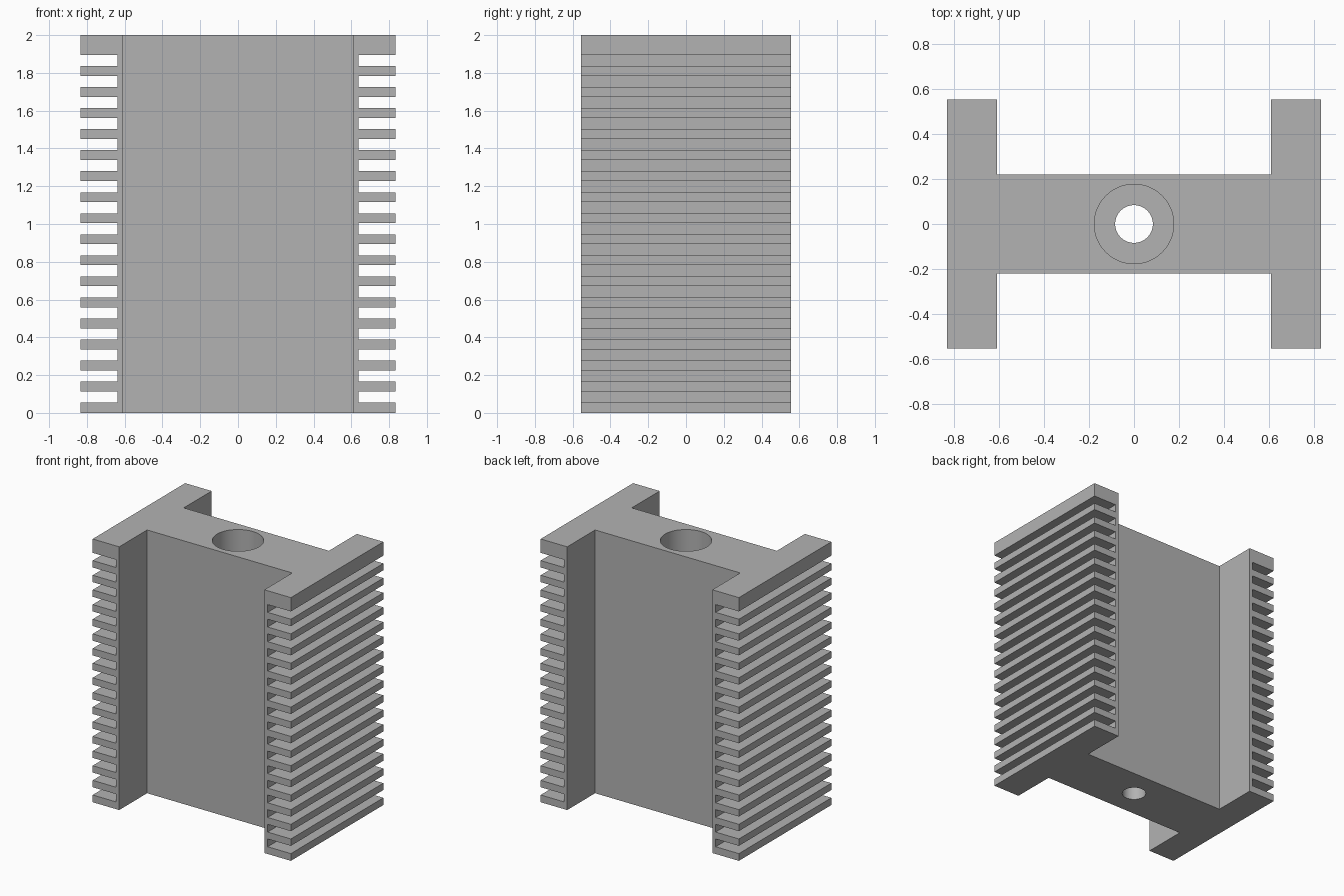
import bpy
import bmesh
from math import radians
from mathutils import Matrix, Vector

cube = bpy.data.objects.get("Cube")
if cube:
    bpy.data.objects.remove(cube, do_unlink=True)

HEIGHT = 2.0
OUTER_X, INNER_X, SLOT_X = 0.833, 0.61, 0.638
FLANGE_Y, WEB_Y = 0.555, 0.22
SLOTS, SLOT_START, SLOT_PITCH, SLOT_HEIGHT = 17, 0.055, 0.1113, 0.059
BORE_RADIUS, HOLE_RADIUS, BORE_FLOOR = 0.177, 0.084, 1.0

grey = bpy.data.materials.new("plain grey")
grey.use_nodes = True
grey.diffuse_color = (0.45, 0.45, 0.45, 1)
grey.node_tree.nodes["Principled BSDF"].inputs["Base Color"].default_value = grey.diffuse_color


def make_object(name, bm):
    bmesh.ops.recalc_face_normals(bm, faces=bm.faces)
    mesh = bpy.data.meshes.new(name)
    bm.to_mesh(mesh)
    bm.free()
    mesh.materials.append(grey)
    obj = bpy.data.objects.new(name, mesh)
    bpy.context.collection.objects.link(obj)
    return obj


def add_box(bm, low, high):
    low, high = Vector(low), Vector(high)
    matrix = Matrix.Translation((low + high) / 2) @ Matrix.Diagonal((*(high - low), 1))
    bmesh.ops.create_cube(bm, size=1, matrix=matrix)


def cylinder_cutter(name, radius, bottom, top):
    bm = bmesh.new()
    bmesh.ops.create_cone(bm, cap_ends=True, segments=64, radius1=radius, radius2=radius,
                          depth=top - bottom,
                          matrix=Matrix.Translation((0, 0, (bottom + top) / 2)))
    return make_object(name, bm)


# H-shaped body: one quarter outline repeated around the section
quarter = [(INNER_X, WEB_Y), (INNER_X, FLANGE_Y), (OUTER_X, FLANGE_Y)]
outline = list(quarter)
outline += [(x, -y) for x, y in reversed(quarter)]
outline += [(-x, -y) for x, y in quarter]
outline += [(-x, y) for x, y in reversed(quarter)]
bm = bmesh.new()
base = bm.faces.new([bm.verts.new((x, y, 0)) for x, y in outline])
extruded = bmesh.ops.extrude_face_region(bm, geom=[base], use_keep_orig=True)
top_verts = [v for v in extruded["geom"] if isinstance(v, bmesh.types.BMVert)]
bmesh.ops.translate(bm, verts=top_verts, vec=(0, 0, HEIGHT))
body = make_object("finned_body", bm)

# Slots that leave the cooling fins on both outer sides
bm = bmesh.new()
for side in (-1, 1):
    near, far = sorted((side * SLOT_X, side * (OUTER_X + 0.1)))
    for i in range(SLOTS):
        z = SLOT_START + i * SLOT_PITCH
        add_box(bm, (near, -0.7, z), (far, 0.7, z + SLOT_HEIGHT))
slots = make_object("slot_cutter", bm)

# Stepped vertical bore: wide from the top, narrow through the bottom
bore = cylinder_cutter("bore_cutter", BORE_RADIUS, BORE_FLOOR, HEIGHT + 0.1)
hole = cylinder_cutter("hole_cutter", HOLE_RADIUS, -0.1, HEIGHT + 0.2)

# Cut and discard the helpers
bpy.context.view_layer.objects.active = body
for cutter in (slots, bore, hole):
    cutter.hide_render = True
    cut = body.modifiers.new(cutter.name, "BOOLEAN")
    cut.operation = "DIFFERENCE"
    cut.solver = "EXACT"
    cut.object = cutter
    bpy.ops.object.modifier_apply(modifier=cut.name)
    bpy.data.objects.remove(cutter, do_unlink=True)

# Smooth bore walls with crisp edges
bpy.ops.object.select_all(action="DESELECT")
body.select_set(True)
bpy.ops.object.shade_smooth_by_angle(angle=radians(30))
